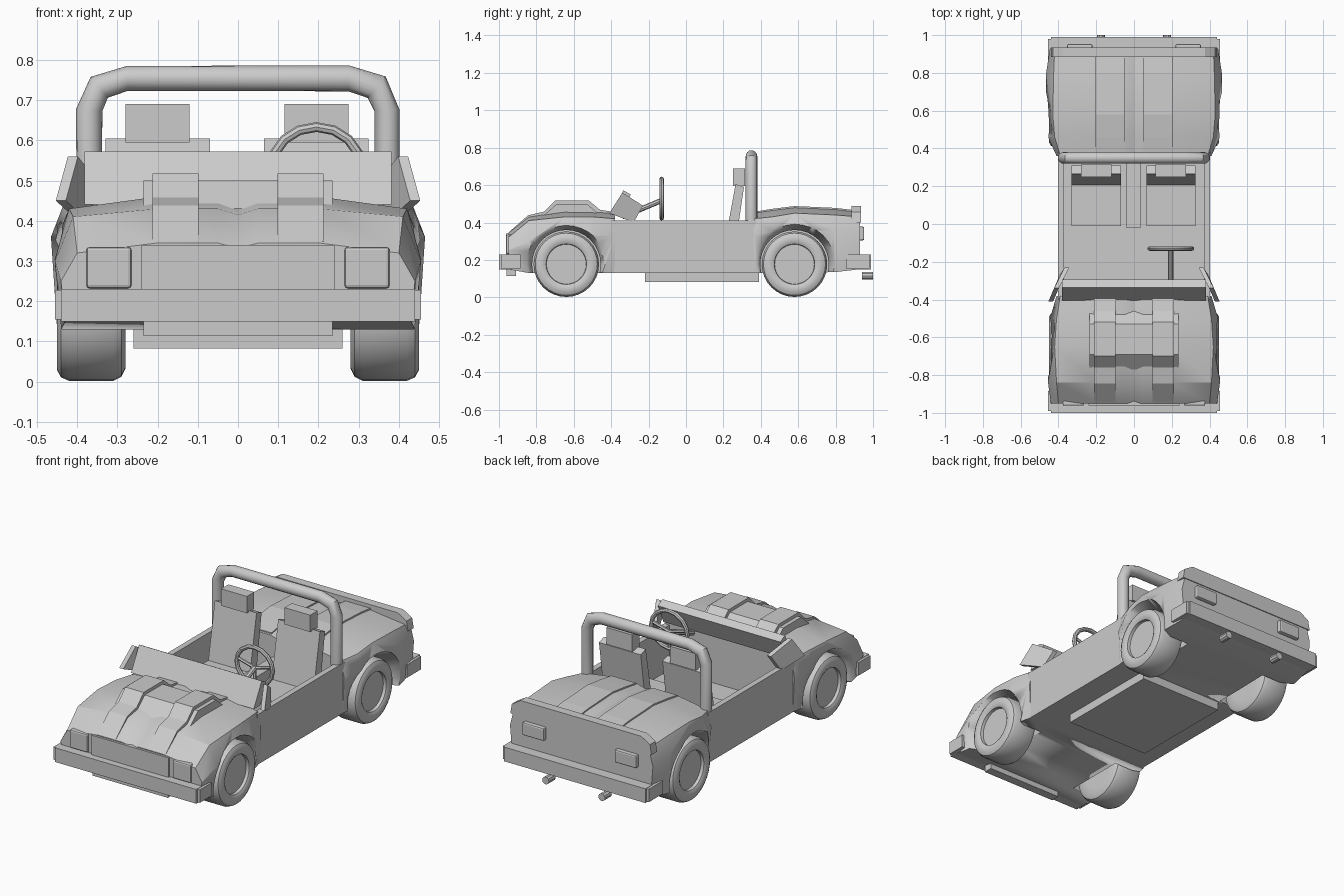
import bpy, bmesh, math
from mathutils import Vector

if "Cube" in bpy.data.objects:
    bpy.data.objects.remove(bpy.data.objects["Cube"])


def finish(name, bm, smooth=True):
    bmesh.ops.remove_doubles(bm, verts=bm.verts, dist=1e-5)
    bmesh.ops.recalc_face_normals(bm, faces=bm.faces)
    me = bpy.data.meshes.new(name)
    bm.to_mesh(me)
    bm.free()
    ob = bpy.data.objects.new(name, me)
    bpy.context.collection.objects.link(ob)
    if smooth:
        bpy.ops.object.select_all(action='DESELECT')
        ob.select_set(True)
        bpy.context.view_layer.objects.active = ob
        bpy.ops.object.shade_smooth_by_angle(angle=math.radians(30))
    return ob


def loft(name, rings, caps=True, closed=False, smooth=True):
    bm = bmesh.new()
    vs = [[bm.verts.new(p) for p in r] for r in rings]
    n = len(vs[0])
    pairs = list(zip(vs, vs[1:])) + ([(vs[-1], vs[0])] if closed else [])
    for a, b in pairs:
        for i in range(n):
            bm.faces.new((a[i], a[(i + 1) % n], b[(i + 1) % n], b[i]))
    if caps and not closed:
        bm.faces.new(vs[0])
        bm.faces.new(vs[-1])
    return finish(name, bm, smooth)


def prism(name, profile, x0, x1):
    """Extrude a (y, z) profile along x."""
    return loft(name, [[(x, y, z) for y, z in profile] for x in (x0, x1)], smooth=False)


def box(name, x0, x1, y0, y1, z0, z1, bevel=0):
    ob = prism(name, [(y0, z0), (y1, z0), (y1, z1), (y0, z1)], x0, x1)
    if bevel:
        m = ob.modifiers.new("bevel", 'BEVEL')
        m.width, m.segments = bevel, 2
    return ob


def lathe(name, profile, y, z, side=1, n=32):
    """Revolve (x, radius) around an x-parallel axle."""
    return loft(name, [[(side * x, y + r * math.cos(2 * math.pi * i / n),
                         z + r * math.sin(2 * math.pi * i / n)) for i in range(n)]
                       for x, r in profile])


def tube(name, pts, radius, n=12, closed=False):
    """Sweep a circle along a path of points."""
    pts = [Vector(p) for p in pts]
    k, rings = len(pts), []
    for i, p in enumerate(pts):
        a = pts[i - 1] if (i or closed) else p
        b = pts[(i + 1) % k] if (i < k - 1 or closed) else p
        t = (b - a).normalized()
        u = Vector((0, 1, 0)) if abs(t.y) < 0.8 else Vector((1, 0, 0))
        u = (u - t * u.dot(t)).normalized()
        v = t.cross(u)
        w = 1.0
        if closed or 0 < i < k - 1:
            w = 1 / max(0.5, (p - a).normalized().dot(t))
        rings.append([p + u * radius * math.cos(2 * math.pi * j / n)
                      + v * radius * w * math.sin(2 * math.pi * j / n) for j in range(n)])
    return loft(name, rings, closed=closed)


def body(name, sections):
    """Mirrored cross-sections with a shallow channel down the centre."""
    rings = []
    for y, zb, wl, wm, zm, ws, zs, zt in sections:
        half = [(wl, zb), (wm, zm), (ws, zs), (0.2, zt), (0.05, zt)]
        ring = half + [(0, zt - 0.015)] + [(-x, z) for x, z in reversed(half)]
        rings.append([(x, y, z) for x, z in ring])
    return loft(name, rings)


AXLES = {"front": -0.64, "rear": 0.58}
WZ, WR = 0.177, 0.175

# front and rear bodywork
shells = {
    "front": body("front_body", [
        (-0.95, 0.15, 0.43, 0.44, 0.25, 0.40, 0.32, 0.345),
        (-0.84, 0.13, 0.44, 0.455, 0.30, 0.41, 0.41, 0.43),
        (-0.65, 0.13, 0.45, 0.46, 0.33, 0.42, 0.43, 0.46),
        (-0.50, 0.13, 0.43, 0.445, 0.33, 0.41, 0.43, 0.457),
        (-0.38, 0.13, 0.40, 0.41, 0.33, 0.39, 0.42, 0.45)]),
    "rear": body("rear_body", [
        (0.36, 0.13, 0.40, 0.41, 0.33, 0.39, 0.42, 0.45),
        (0.46, 0.13, 0.43, 0.455, 0.35, 0.42, 0.43, 0.465),
        (0.58, 0.13, 0.45, 0.465, 0.36, 0.43, 0.45, 0.48),
        (0.80, 0.135, 0.45, 0.465, 0.36, 0.425, 0.44, 0.47),
        (0.93, 0.15, 0.43, 0.445, 0.33, 0.42, 0.43, 0.455)])}

# wheels and flared wheel arches
tire = [(0.28, 0.10), (0.28, 0.145), (0.29, 0.165), (0.31, WR), (0.42, WR), (0.44, 0.166),
        (0.45, 0.148), (0.45, 0.122), (0.442, 0.108), (0.425, 0.106)]
for end, y in AXLES.items():
    for side, label in ((1, "left"), (-1, "right")):
        lathe(f"{end}_{label}_wheel", tire, y, WZ, side)
        cut = lathe(f"{end}_{label}_arch_cutter",
                    [(0.26, 0.183), (0.38, 0.183), (0.46, 0.217), (0.52, 0.217)], y, WZ, side)
        cut.hide_render = True
        cut.hide_set(True)
        m = shells[end].modifiers.new("arch", 'BOOLEAN')
        m.object, m.operation, m.solver = cut, 'DIFFERENCE', 'EXACT'

# open cabin
box("cabin_floor", -0.40, 0.40, -0.39, 0.37, 0.13, 0.16)
for s in (1, -1):
    box("door_panel", s * 0.37, s * 0.402, -0.40, 0.38, 0.13, 0.412)
box("centre_tunnel", -0.04, 0.035, -0.02, 0.36, 0.15, 0.33)
box("underbody_plate", -0.26, 0.26, -0.22, 0.39, 0.082, 0.135)

# seats
for x in (-0.2, 0.195):
    box("seat_cushion", x - 0.13, x + 0.13, -0.01, 0.26, 0.16, 0.29)
    prism("seat_back", [(0.20, 0.25), (0.26, 0.25), (0.31, 0.59), (0.265, 0.605)],
          x - 0.13, x + 0.13)
    box("headrest", x - 0.08, x + 0.08, 0.25, 0.315, 0.595, 0.69)

# steering wheel and column
sx, sy, sz = 0.195, -0.13, 0.528
tube("steering_wheel", [(sx + 0.112 * math.cos(a * math.pi / 8), sy,
                         sz + 0.105 * math.sin(a * math.pi / 8)) for a in range(16)],
     0.012, 8, True)
tube("steering_column", [(sx, sy, sz - 0.01), (sx, -0.34, 0.43)], 0.014, 8)
for a in (math.pi / 2 * 3, 0.2, math.pi - 0.2):
    tube("wheel_spoke", [(sx, sy, sz - 0.01),
                         (sx + 0.11 * math.cos(a), sy, sz + 0.1 * math.sin(a))], 0.009, 6)

# roll bar
arch = [(0.37, 0.35, 0.40), (0.37, 0.35, 0.675), (0.345, 0.35, 0.732), (0.275, 0.35, 0.754)]
tube("roll_bar", arch + [(-x, y, z) for x, y, z in reversed(arch)], 0.031, 16)

# low windscreen with angled side wings
prism("windscreen", [(-0.405, 0.44), (-0.335, 0.572), (-0.295, 0.55), (-0.345, 0.44)],
      -0.382, 0.382)
for s in (1, -1):
    wing = [(0.41, -0.34, 0.56), (0.355, -0.23, 0.49), (0.385, -0.28, 0.40), (0.44, -0.41, 0.45)]
    loft("windscreen_wing", [[(s * (x + d), y, z) for x, y, z in wing] for d in (-0.012, 0.013)],
         smooth=False)

# bonnet scoop and raised strips
prism("bonnet_scoop", [(-0.77, 0.43), (-0.69, 0.50), (-0.53, 0.50), (-0.45, 0.43)],
      -0.235, 0.235)
strip = [(-0.945, 0.35), (-0.845, 0.438), (-0.76, 0.458), (-0.70, 0.518), (-0.52, 0.518),
         (-0.46, 0.468), (-0.39, 0.457), (-0.39, 0.40), (-0.90, 0.33)]
for x in (-0.155, 0.155):
    prism("bonnet_strip", strip, x - 0.057, x + 0.057)

# boot strips and rear lip
lid = [(0.37, 0.458), (0.46, 0.473), (0.58, 0.488), (0.80, 0.478), (0.90, 0.466),
       (0.90, 0.43), (0.37, 0.42)]
for s in (1, -1):
    prism("boot_strip", lid, s * 0.05, s * 0.205)
lip = [(-0.44, 0.40), (0.44, 0.40), (0.43, 0.455), (0.375, 0.488), (-0.375, 0.488), (-0.43, 0.455)]
loft("rear_lip", [[(x, y, z) for x, z in lip] for y in (0.885, 0.935)], smooth=False)

# grille and lamps
box("grille", -0.24, 0.24, -0.962, -0.93, 0.22, 0.34)
for s in (1, -1):
    box("headlamp", s * 0.265, s * 0.377, -0.962, -0.87, 0.232, 0.335, 0.008)
    box("tail_lamp", s * 0.22, s * 0.355, 0.92, 0.953, 0.305, 0.378, 0.008)

# bumpers, front valance and exhaust tips
box("front_bumper", -0.44, 0.44, -1.0, -0.92, 0.15, 0.23)
box("rear_bumper", -0.44, 0.44, 0.92, 0.99, 0.15, 0.23)
for s in (1, -1):
    box("front_bumper_end", s * 0.42, s * 0.455, -0.99, -0.885, 0.155, 0.228)
    box("rear_bumper_end", s * 0.42, s * 0.455, 0.855, 0.98, 0.155, 0.228)
    tube("exhaust_tip", [(s * 0.175, 0.94, 0.115), (s * 0.175, 1.0, 0.115)], 0.021, 10)
box("front_valance", -0.235, 0.235, -0.96, -0.91, 0.113, 0.155)
